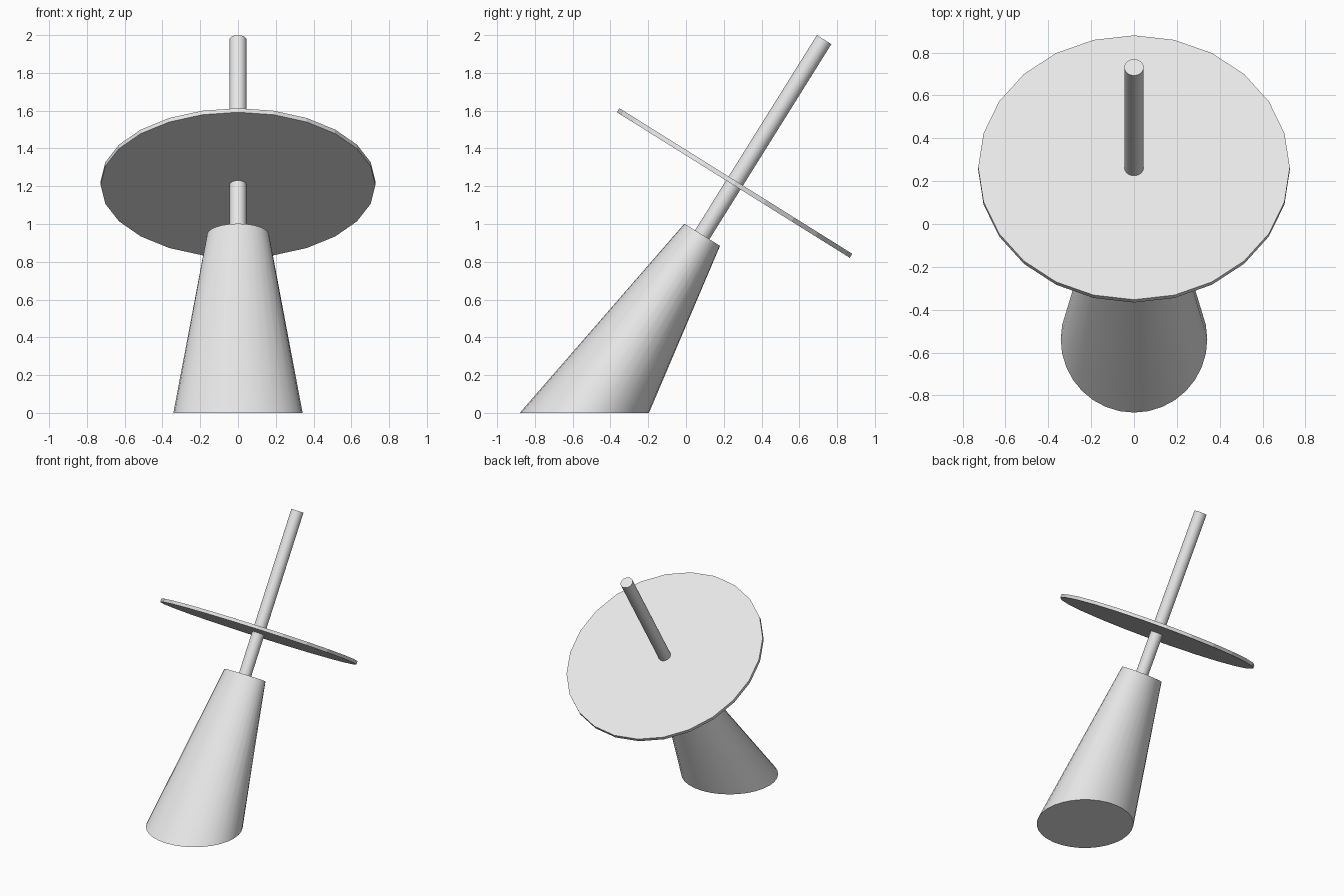
import bpy, bmesh, math
from mathutils import Matrix, Vector

cube = bpy.data.objects.get("Cube")
if cube:
    bpy.data.objects.remove(cube, do_unlink=True)

TILT = math.radians(32)
AXIS = Vector((0, math.sin(TILT), math.cos(TILT)))
LEAN = Matrix.Rotation(-TILT, 3, 'X')
DISC_CENTRE = Vector((0, 0.257, 1.217))

grey = bpy.data.materials.new("light_grey")
grey.use_nodes = True
grey.diffuse_color = (0.8, 0.8, 0.8, 1)
grey.node_tree.nodes["Principled BSDF"].inputs["Base Color"].default_value = (0.8, 0.8, 0.8, 1)


def drum(name, sides, rings, smooth=True):
    """Capped tube between two rings, each (centre, x radius, y radius, rotation)."""
    bm = bmesh.new()
    loops = []
    for centre, rx, ry, turn in rings:
        loop = []
        for i in range(sides):
            a = math.tau * i / sides
            loop.append(bm.verts.new(centre + turn @ Vector((rx * math.cos(a), ry * math.sin(a), 0))))
        loops.append(loop)
    low, high = loops
    for i in range(sides):
        j = (i + 1) % sides
        bm.faces.new((low[i], low[j], high[j], high[i]))
    bm.faces.new(low[::-1])
    bm.faces.new(high)
    mesh = bpy.data.meshes.new(name)
    bm.to_mesh(mesh)
    bm.free()
    mesh.materials.append(grey)
    obj = bpy.data.objects.new(name, mesh)
    bpy.context.collection.objects.link(obj)
    if smooth:
        bpy.ops.object.select_all(action='DESELECT')
        obj.select_set(True)
        bpy.context.view_layer.objects.active = obj
        bpy.ops.object.shade_smooth_by_angle(angle=math.radians(30))
    return obj


def along(distance):
    return DISC_CENTRE + AXIS * distance


# Leaning pedestal: flat round foot, tilted oval top
drum("pedestal", 32, [(Vector((0, -0.538, 0)), 0.342, 0.342, Matrix.Identity(3)),
                      (along(-0.323), 0.164, 0.111, LEAN)])

# Rod through the disc, sunk a little into the pedestal
drum("rod", 32, [(along(-0.4), 0.045, 0.045, LEAN), (along(0.895), 0.045, 0.045, LEAN)])

# Thin faceted disc square to the rod
drum("disc", 24, [(along(-0.0125), 0.727, 0.727, LEAN),
                  (along(0.0125), 0.727, 0.727, LEAN)], smooth=False)
